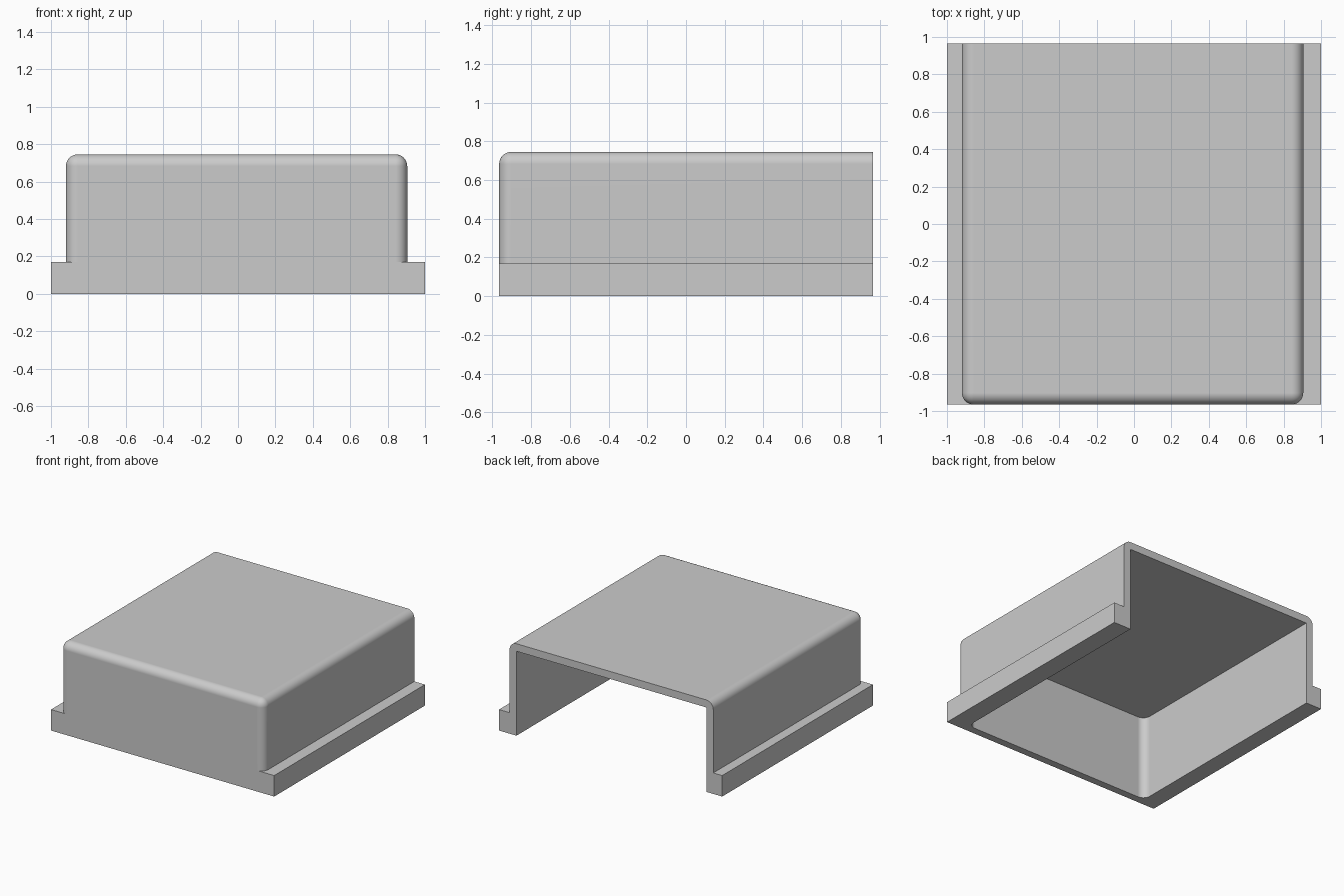
import bpy, bmesh, math

if "Cube" in bpy.data.objects:
    bpy.data.objects.remove(bpy.data.objects["Cube"], do_unlink=True)

HALF_Y, RIM_Z, TOP_Z = 0.965, 0.17, 0.745
LEFT, RIGHT = 0.905, -0.92
WALL, RADIUS = 0.061, 0.062

grey = bpy.data.materials.new("plain grey")
grey.use_nodes = True
colour = (0.6, 0.6, 0.6, 1)
grey.diffuse_color = colour
grey.node_tree.nodes["Principled BSDF"].inputs["Base Color"].default_value = colour


def box(name, lo, hi, round_edge=None):
    """Box between two corners; edges chosen by round_edge are filleted."""
    bm = bmesh.new()
    bmesh.ops.create_cube(bm, size=1)
    for v in bm.verts:
        v.co = [lo[i] if v.co[i] < 0 else hi[i] for i in range(3)]
    if round_edge:
        edges = [e for e in bm.edges if round_edge(e.verts[0].co, e.verts[1].co)]
        bmesh.ops.bevel(bm, geom=edges, offset=RADIUS, segments=8,
                        profile=0.5, affect='EDGES')
    bmesh.ops.recalc_face_normals(bm, faces=bm.faces[:])
    mesh = bpy.data.meshes.new(name)
    bm.to_mesh(mesh)
    bm.free()
    mesh.materials.append(grey)
    obj = bpy.data.objects.new(name, mesh)
    bpy.context.collection.objects.link(obj)
    return obj


def combine(target, tool, operation):
    mod = target.modifiers.new(operation.lower(), 'BOOLEAN')
    mod.operation, mod.solver, mod.object = operation, 'EXACT', tool
    bpy.ops.object.modifier_apply(modifier=mod.name)
    bpy.data.objects.remove(tool, do_unlink=True)


def front_upright(a, b):
    return a.y < 0 and b.y < 0 and abs(a.z - b.z) > 0.1


def cover_fillet(a, b):
    back = a.y > 0 and b.y > 0
    on_top = a.z > 0.5 and b.z > 0.5
    return front_upright(a, b) or (on_top and not back)


# Cover with rounded top and front corners, standing inside the base flange
cover = box("cover", (RIGHT, -HALF_Y, 0), (LEFT, HALF_Y, TOP_Z), cover_fillet)
flange = box("base_flange", (-1, -HALF_Y, 0), (1, HALF_Y, RIM_Z))

# Hollow, open at the back and underneath
hollow = box("hollow", (RIGHT + WALL, -HALF_Y + WALL, -0.2),
             (LEFT - WALL, HALF_Y + 0.2, TOP_Z - WALL), front_upright)
hollow.hide_render = True

bpy.ops.object.select_all(action='DESELECT')
bpy.context.view_layer.objects.active = cover
cover.select_set(True)
combine(cover, flange, 'UNION')
combine(cover, hollow, 'DIFFERENCE')

# Merge flush faces, then shade the fillets smoothly
bm = bmesh.new()
bm.from_mesh(cover.data)
bmesh.ops.remove_doubles(bm, verts=bm.verts[:], dist=0.0001)
bmesh.ops.dissolve_limit(bm, angle_limit=math.radians(1),
                         verts=bm.verts[:], edges=bm.edges[:])
bm.to_mesh(cover.data)
bm.free()
bpy.ops.object.shade_smooth_by_angle(angle=math.radians(30))
normals = cover.modifiers.new("even_shading", 'WEIGHTED_NORMAL')
normals.keep_sharp = True
